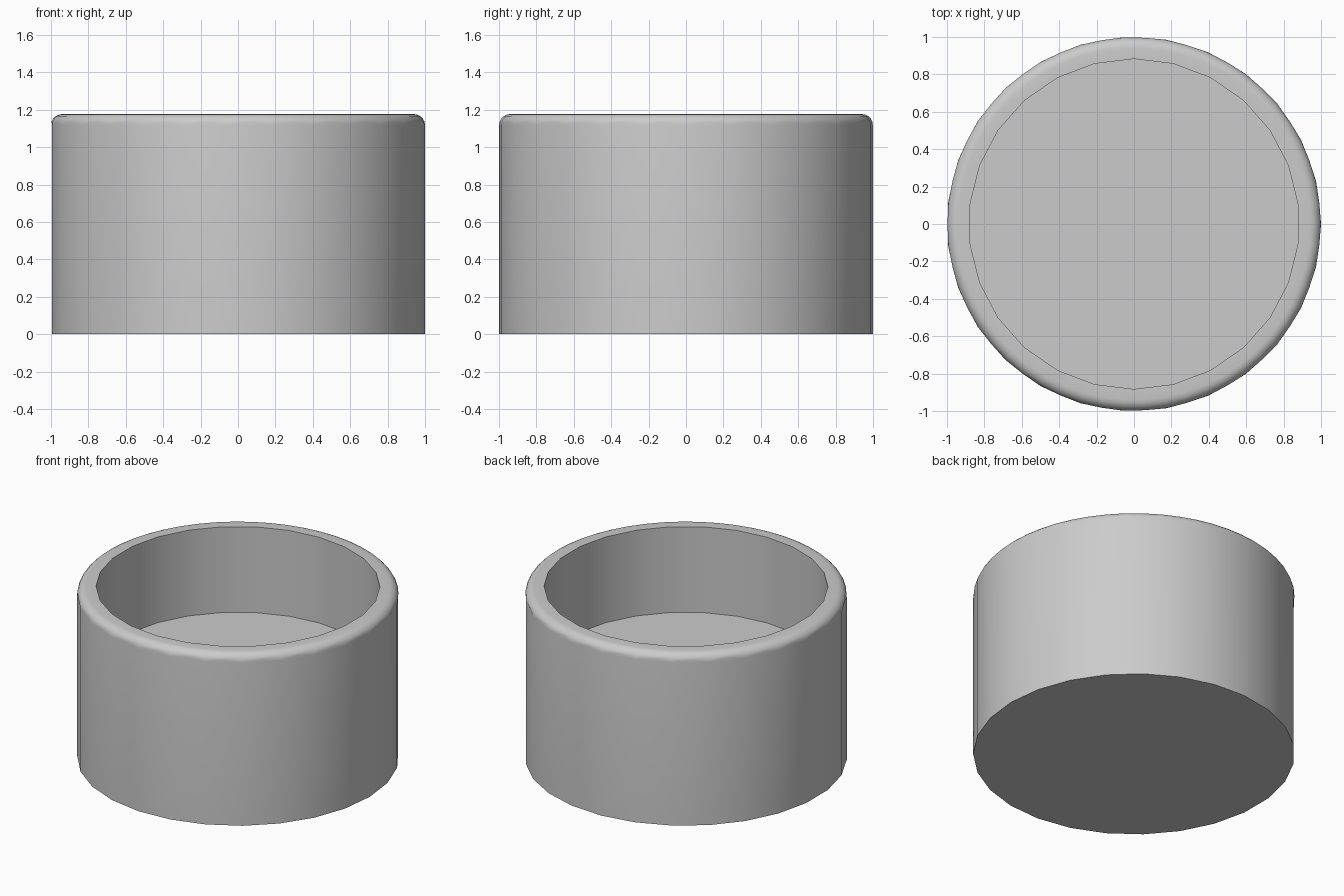
import bpy
import bmesh
from math import cos, sin, tau, pi

cube = bpy.data.objects.get("Cube")
if cube:
    bpy.data.objects.remove(cube, do_unlink=True)

# Proportions, in units of the fillet radius
U = 1 / 17
OUTER, INNER, HEIGHT, FLOOR, FILLET = 17 * U, 15 * U, 20 * U, 10 * U, U
WALL_SIDES, BORE_SIDES, STEPS = 27, 26, 5

grey = bpy.data.materials.new("plain grey")
grey.use_nodes = True
colour = (0.6, 0.6, 0.6, 1)
grey.diffuse_color = colour
grey.node_tree.nodes["Principled BSDF"].inputs["Base Color"].default_value = colour

bm = bmesh.new()


def ring(radius, z, sides, start=0.0):
    angles = [start + tau * i / sides for i in range(sides)]
    return [bm.verts.new((radius * cos(a), radius * sin(a), z)) for a in angles]


def skin(low, high):
    n = len(low)
    for i in range(n):
        j = (i + 1) % n
        bm.faces.new((low[i], low[j], high[j], high[i]))


def loop_edges(verts):
    pairs = zip(verts, verts[1:] + verts[:1])
    return [bm.edges.get(p) or bm.edges.new(p) for p in pairs]


# Outer wall and closed base
base = ring(OUTER, 0, WALL_SIDES)
shoulder = ring(OUTER, HEIGHT - FILLET, WALL_SIDES)
skin(base, shoulder)
bm.faces.new(base[::-1])

# Rounded rim, twice as finely divided as the wall
fillet = []
for k in range(1, STEPS + 1):
    t = pi / 2 * k / STEPS
    fillet.append(ring(OUTER - FILLET * (1 - cos(t)),
                       HEIGHT - FILLET * (1 - sin(t)), 2 * WALL_SIDES))
first = fillet[0]
for i in range(WALL_SIDES):
    a, b = shoulder[i], shoulder[(i + 1) % WALL_SIDES]
    p, q, r = (first[(2 * i + s) % len(first)] for s in range(3))
    for tri in ((a, q, p), (a, b, q), (b, r, q)):
        bm.faces.new(tri)
for low, high in zip(fillet, fillet[1:]):
    skin(low, high)

# Recess: bore wall and raised floor
bore_top = ring(INNER, HEIGHT, BORE_SIDES, pi / 2)
bore_floor = ring(INNER, FLOOR, BORE_SIDES, pi / 2)
skin(bore_top, bore_floor)
bm.faces.new(bore_floor)

# Flat lip between the fillet and the bore
bmesh.ops.triangle_fill(bm, use_beauty=True, normal=(0, 0, 1),
                        edges=loop_edges(fillet[-1]) + loop_edges(bore_top))
bmesh.ops.recalc_face_normals(bm, faces=bm.faces)

mesh = bpy.data.meshes.new("round_cup")
bm.to_mesh(mesh)
bm.free()
mesh.materials.append(grey)
cup = bpy.data.objects.new("round_cup", mesh)
bpy.context.collection.objects.link(cup)
bpy.context.view_layer.objects.active = cup
cup.select_set(True)
bpy.ops.object.shade_smooth_by_angle(angle=pi / 6)
